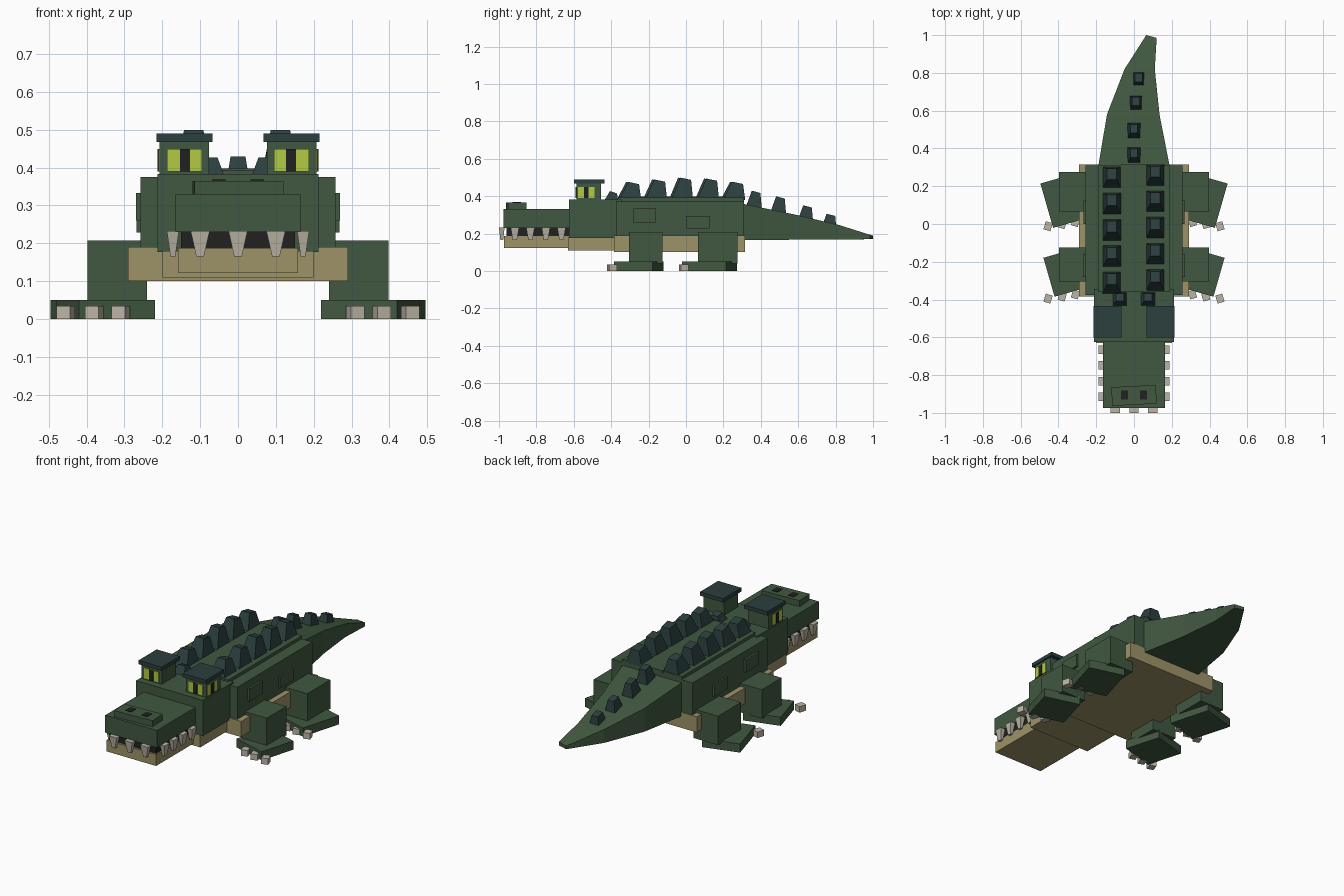
import bpy, bmesh, math
from mathutils import Matrix, Vector

cube = bpy.data.objects.get("Cube")
if cube:
    bpy.data.objects.remove(cube, do_unlink=True)


def material(name, rgb):
    m = bpy.data.materials.new(name)
    m.use_nodes = True
    m.diffuse_color = (*rgb, 1)
    bsdf = next(n for n in m.node_tree.nodes if n.type == 'BSDF_PRINCIPLED')
    bsdf.inputs["Base Color"].default_value = (*rgb, 1)
    bsdf.inputs["Roughness"].default_value = 0.9
    return m


GREEN = material("moss green", (0.052, 0.098, 0.052))
TEAL = material("dark teal", (0.024, 0.050, 0.048))
TAN = material("belly tan", (0.34, 0.29, 0.14))
IVORY = material("ivory", (0.50, 0.46, 0.38))
LIME = material("lime", (0.44, 0.60, 0.055))
BLACK = material("black", (0.015, 0.015, 0.015))


def finish(name, bm, mat):
    bmesh.ops.recalc_face_normals(bm, faces=bm.faces)
    mesh = bpy.data.meshes.new(name)
    bm.to_mesh(mesh)
    bm.free()
    mesh.materials.append(mat)
    ob = bpy.data.objects.new(name, mesh)
    bpy.context.collection.objects.link(ob)
    return ob


def loft(name, rings, mat):
    """Skin a chain of four-cornered rings and cap both ends."""
    bm = bmesh.new()
    loops = [[bm.verts.new(p) for p in ring] for ring in rings]
    for a, b in zip(loops, loops[1:]):
        for i in range(4):
            j = (i + 1) % 4
            bm.faces.new((a[i], a[j], b[j], b[i]))
    bm.faces.new(loops[0])
    bm.faces.new(loops[-1])
    return finish(name, bm, mat)


def box(name, x, y, z, mat, turn=0):
    """Box from (min, max) spans, turned in degrees about its own centre."""
    centre = Vector([sum(s) / 2 for s in (x, y, z)])
    size = [s[1] - s[0] for s in (x, y, z)]
    bm = bmesh.new()
    bmesh.ops.create_cube(bm, size=1)
    bmesh.ops.scale(bm, vec=size, verts=bm.verts)
    bmesh.ops.transform(bm, matrix=Matrix.Translation(centre)
                        @ Matrix.Rotation(math.radians(turn), 4, 'Z'), verts=bm.verts)
    return finish(name, bm, mat)


def pair(name, x, y, z, mat, turn=0):
    """Mirrored boxes, given for the +x side."""
    box("left_" + name, x, y, z, mat, turn)
    box("right_" + name, (-x[1], -x[0]), y, z, mat, -turn)


def rect(cx, cy, z, w, d, slope=0):
    return [(cx + sx * w / 2, cy + sy * d / 2, z + slope * sy)
            for sx, sy in ((-1, -1), (1, -1), (1, 1), (-1, 1))]


def scute(name, x, y, base, top, w, d):
    """Back-swept horn plate with a smaller top."""
    loft(name, [rect(x, y, base, w, d),
                rect(x, y + d * 0.16, top - 0.007, w * 0.52, d * 0.5, -0.006)], TEAL)


def tooth(name, x, y, w, d):
    loft(name, [rect(x, y, 0.232, w, d), rect(x, y, 0.165, w * 0.4, d * 0.5)], IVORY)


# Trunk
box("belly", (-0.29, 0.29), (-0.385, 0.315), (0.10, 0.19), TAN)
box("body", (-0.258, 0.258), (-0.375, 0.31), (0.18, 0.375), GREEN)
box("back_ridge", (-0.19, 0.19), (-0.36, 0.31), (0.36, 0.393), GREEN)
box("spine_strip", (-0.07, 0.07), (-0.355, 0.315), (0.38, 0.397), GREEN)
pair("front_flank_plate", (0.25, 0.27), (-0.28, -0.16), (0.26, 0.333), GREEN)
pair("rear_flank_plate", (0.25, 0.268), (0.0, 0.125), (0.228, 0.295), GREEN)

# Tail, bending to the left: y, left edge, right edge, bottom, top
tail = [(0.30, -0.19, 0.19, 0.165, 0.36),
        (0.58, -0.143, 0.135, 0.167, 0.302),
        (0.82, -0.05, 0.11, 0.168, 0.245)]
rings = [[(a, y, lo), (b, y, lo), (b, y, hi), (a, y, hi)] for y, a, b, lo, hi in tail]
rings.append([(0.065, 1.0, 0.17), (0.12, 0.985, 0.17), (0.12, 0.985, 0.193), (0.065, 1.0, 0.188)])
loft("tail", rings, GREEN)

# Head and jaws
box("head", (-0.213, 0.213), (-0.625, -0.345), (0.177, 0.383), GREEN)
box("snout", (-0.165, 0.165), (-0.975, -0.60), (0.23, 0.33), GREEN)
box("mouth_inside", (-0.15, 0.15), (-0.96, -0.60), (0.175, 0.235), BLACK)
box("lower_jaw", (-0.158, 0.158), (-0.972, -0.60), (0.122, 0.187), TAN)
box("throat", (-0.20, 0.20), (-0.63, -0.37), (0.11, 0.18), TAN)
box("nose", (-0.118, 0.118), (-0.957, -0.858), (0.32, 0.365), GREEN, 3)
pair("nostril", (0.033, 0.069), (-0.928, -0.882), (0.36, 0.368), BLACK)

# Teeth
for i, x in enumerate((-0.1, 0, 0.1)):
    tooth(f"front_tooth_{i + 1}", x, -0.985, 0.05, 0.03)
for side, s in (("left", 1), ("right", -1)):
    for i in range(4):
        tooth(f"{side}_tooth_{i + 1}", s * 0.172, -0.915 + i * 0.083, 0.032, 0.045)

# Eyes: block, lid, and painted plates on the front and outer faces
pair("eye_block", (0.077, 0.207), (-0.585, -0.455), (0.37, 0.47), GREEN)
pair("eye_lid", (0.067, 0.215), (-0.60, -0.435), (0.468, 0.49), TEAL)
pair("front_iris", (0.095, 0.187), (-0.589, -0.583), (0.39, 0.449), LIME)
pair("front_pupil", (0.127, 0.153), (-0.592, -0.584), (0.39, 0.449), BLACK)
pair("side_iris", (0.205, 0.210), (-0.577, -0.49), (0.39, 0.449), LIME)
pair("side_pupil", (0.205, 0.213), (-0.546, -0.52), (0.39, 0.449), BLACK)

# Legs, turned-in feet and claws
for end, leg_y, foot, length, claw_y in (
        ("front", (-0.305, -0.125), (0.349, -0.253), 0.214, -0.395),
        ("rear", (0.065, 0.275), (0.361, 0.126), 0.244, -0.012)):
    pair(f"{end}_leg", (0.24, 0.397), leg_y, (0.04, 0.207), GREEN)
    fx, fy = foot
    pair(f"{end}_foot", (fx - 0.105, fx + 0.105), (fy - length / 2, fy + length / 2),
         (0, 0.05), GREEN, -16)
    for i, x in enumerate((0.31, 0.38, 0.455)):
        y = claw_y + (2 - i) * 0.011
        pair(f"{end}_claw_{i + 1}", (x - 0.019, x + 0.019), (y - 0.022, y + 0.022),
             (0, 0.035), IVORY, 17)

# Back scutes in two staggered rows
for i, top in enumerate((0.477, 0.49, 0.50, 0.495, 0.478)):
    y = -0.31 + i * 0.139
    scute(f"right_back_scute_{i + 1}", -0.117, y, 0.385, top, 0.098, 0.115)
    scute(f"left_back_scute_{i + 1}", 0.112, y + 0.012, 0.385, top, 0.098, 0.115)
for side, s in (("left", 1), ("right", -1)):
    scute(f"{side}_neck_scute", s * 0.075, -0.40, 0.375, 0.428, 0.08, 0.075)

# Tail scutes along the middle
for i, (x, y, top) in enumerate(((0, 0.36, 0.43), (0, 0.49, 0.40),
                                 (0.01, 0.635, 0.352), (0.025, 0.76, 0.307))):
    scute(f"tail_scute_{i + 1}", x, y, top - 0.105, top, 0.075, 0.092)
